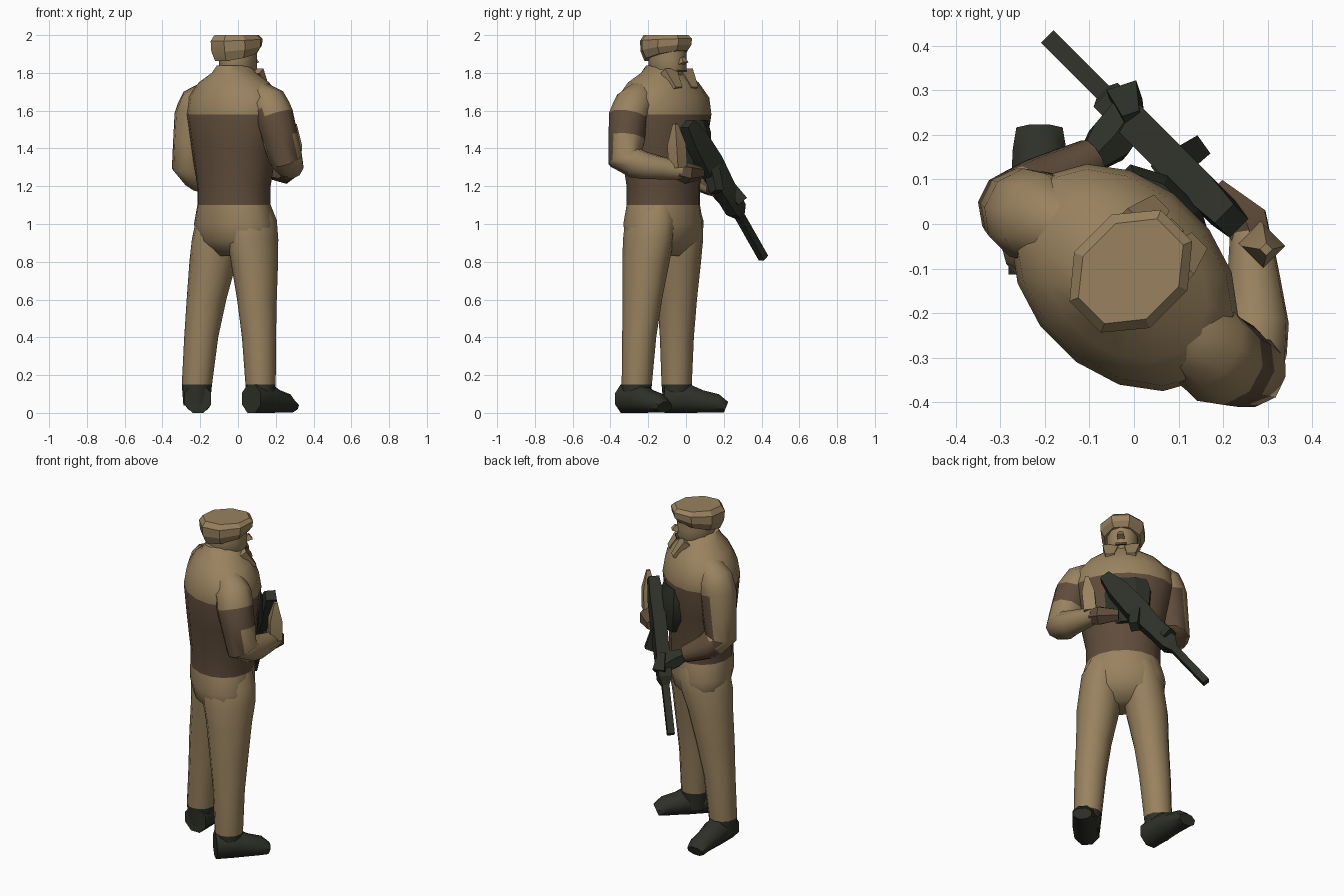
import bpy, bmesh, math
from mathutils import Vector

cube = bpy.data.objects.get("Cube")
if cube:
    bpy.data.objects.remove(cube, do_unlink=True)


def material(name, red, green, blue):
    m = bpy.data.materials.new(name)
    m.use_nodes = True
    color = (red, green, blue, 1)
    m.diffuse_color = color
    m.node_tree.nodes["Principled BSDF"].inputs["Base Color"].default_value = color
    return m


TAN = material("tan cloth", .32, .225, .115)
BROWN = material("brown cloth", .115, .073, .043)
DARK = material("dark gunmetal", .027, .03, .021)

UP = Vector((0, 0, 1))
SIDE = Vector((1, -1, 0)).normalized()     # the figure's own right
FRONT = Vector((1, 1, 0)).normalized()     # the direction it looks


def at(side, front, height):
    """A point given along the figure's own directions."""
    return SIDE * side + FRONT * front + UP * height


def ring(center, u, v, sides):
    # few-sided rings keep their full width across the flats
    scale = 1 / math.cos(math.pi / sides) if sides < 10 else 1
    turns = [math.tau * (i + .5) / sides for i in range(sides)]
    return [center + scale * (u * math.cos(t) + v * math.sin(t)) for t in turns]


def skin(name, rings, mats, rule=None, angle=50):
    """Join rings of points into a closed object, smooth up to an angle."""
    bm = bmesh.new()
    loops = [[bm.verts.new(p) for p in points] for points in rings]
    sides = len(loops[0])
    for low, high in zip(loops, loops[1:]):
        for i in range(sides):
            j = (i + 1) % sides
            bm.faces.new((low[i], low[j], high[j], high[i]))
    bm.faces.new(loops[0][::-1])
    bm.faces.new(loops[-1])
    bmesh.ops.recalc_face_normals(bm, faces=bm.faces)
    if rule:
        for face in bm.faces:
            face.material_index = int(rule(face.calc_center_median(), face.normal))
    mesh = bpy.data.meshes.new(name)
    bm.to_mesh(mesh)
    bm.free()
    for m in mats:
        mesh.materials.append(m)
    ob = bpy.data.objects.new(name, mesh)
    bpy.context.collection.objects.link(ob)
    bpy.ops.object.select_all(action="DESELECT")
    ob.select_set(True)
    bpy.context.view_layer.objects.active = ob
    bpy.ops.object.shade_smooth_by_angle(angle=math.radians(angle))


def loft(name, center, rows, mats, sides=12, tilt=0, **options):
    """Ovals on an upright axis; each row is height, half width, half depth."""
    skin(name, [ring(at(*center, z), SIDE * w, FRONT * d + UP * tilt * (rows[-1][0] - z), sides)
                for z, w, d in rows], mats, sides and options.pop("rule", None), **options)


def tube(name, points, sizes, mats, sides=4, ref=UP, angle=25, rule=None):
    """Sections square to a path; each size is half width, half height."""
    rings = []
    for i, (point, (w, h)) in enumerate(zip(points, sizes)):
        ahead, behind = points[min(i + 1, len(points) - 1)], points[max(i - 1, 0)]
        along = (ahead - behind).normalized()
        across = along.cross(ref).normalized()
        rings.append(ring(point, across * w, across.cross(along) * h, sides))
    skin(name, rings, mats, rule, angle)


# Jacket: brown band below tan shoulders, running up into the neck
SPINE = (.07, -.1)
loft("jacket", SPINE, [
    (1.1, .21, .18), (1.2, .21, .18), (1.4, .25, .2), (1.58, .29, .215), (1.67, .28, .2),
    (1.75, .21, .16), (1.8, .12, .12), (1.84, .08, .1)],
    [TAN, BROWN], sides=16, rule=lambda c, n: c.z < 1.58)

# Dark gear on the chest behind the rifle
loft("chest_gear", (.03, .06), [
    (1.27, .07, .05), (1.36, .12, .07), (1.48, .13, .07), (1.55, .11, .05)],
    [DARK], sides=8, angle=25)

# Trousers: hips, then two legs swinging in from ankle to hip
loft("hips", SPINE, [(.83, .15, .08), (.91, .23, .16), (1, .24, .18), (1.1, .21, .18)],
     [TAN], sides=16)
LEG = [(.04, .07, .07), (.15, .08, .08), (.4, .09, .09), (.6, .1, .11), (.8, .12, .13),
       (.92, .12, .15), (1.02, .12, .15), (1.1, .09, .13)]
BOOT = [(0, .075), (.4, .075), (.6, .06), (.85, .05), (1, .03)]


def leg_and_boot(label, ankle, hip, heel, toe):
    rings = []
    for z, w, d in LEG:
        swing = max(0, z - .1) ** 1.5
        center = Vector(ankle).lerp(Vector(hip), swing)
        rings.append(ring(at(*center, z), SIDE * w, FRONT * d, 12))
    skin(label + "_leg", rings, [TAN, DARK], lambda c, n: c.z < .15)
    sole = [Vector(heel).lerp(Vector(toe), s) for s, high in BOOT]
    tube(label + "_boot", [at(*p, high) for p, (s, high) in zip(sole, BOOT)],
         [(.04 + high * .4, high) for s, high in BOOT], [DARK], sides=8, angle=50)


leg_and_boot("right", (.27, -.1), (.17, -.08), (.28, -.18), (.28, .12))
leg_and_boot("left", (-.12, -.19), (-.02, -.08), (-.07, -.23), (-.3, 0))

# Head and soft cap with a raised front
loft("head", (.07, -.07), [(1.74, .07, .07), (1.79, .07, .1), (1.82, .09, .11),
                           (1.87, .09, .11), (1.93, .09, .11)], [TAN], sides=10)
loft("cap", (.07, -.08), [(1.89, .1, .12), (1.93, .12, .14), (1.975, .12, .145),
                          (2, .1, .125)], [TAN], sides=8, tilt=.25, angle=20)
tube("nose", [at(.07, .04, 1.88), at(.07, .05, 1.85)], [(.01, .01), (.02, .02)], [TAN])
tube("mouth", [at(.04, .04, 1.81), at(.1, .04, 1.81)], [(.006, .006)] * 2, [BROWN])

# Pointed lapels lying on the chest
for label, side in (("right", .13), ("left", .01)):
    tube(label + "_lapel", [at(side, 0, 1.81), at(side, .07, 1.72)],
         [(.045, .02), (.025, .01)], [TAN])


def arm(name, points, rule):
    """Shoulder to wrist, with a section halfway along each stretch."""
    radii = (.07, .105, .105, .09, .073, .047)
    path, sizes = [], []
    for i in range(len(points) * 2 - 1):
        a, b = i // 2, (i + 1) // 2
        path.append((at(*points[a]) + at(*points[b])) / 2)
        sizes.append([(radii[a] + radii[b]) / 2] * 2)
    tube(name, path, sizes, [TAN, BROWN], sides=10, ref=SIDE, angle=50, rule=rule)


# Arms: camouflaged across the upper sleeves, brown left forearm
arm("right_arm", [(.19, -.1, 1.71), (.31, -.08, 1.63), (.35, -.08, 1.57),
                  (.41, -.05, 1.34), (.35, .04, 1.31), (.2, .17, 1.28)],
    lambda c, n: 1.25 < c.z < 1.58 and (c.z > 1.45 or n.y < -.6))
arm("left_arm", [(-.06, -.1, 1.71), (-.16, -.14, 1.63), (-.18, -.15, 1.57),
                 (-.21, -.16, 1.3), (-.2, -.08, 1.24), (-.17, .04, 1.19)],
    lambda c, n: c.z < 1.58 and (n.dot(FRONT) > .5 if c.z > 1.3 else c.y > .09))
tube("right_hand", [at(.22, .16, 1.28), at(.18, .18, 1.27), at(.07, .18, 1.27)],
     [(.04, .04), (.05, .05), (.03, .03)], [BROWN], sides=6)
tube("left_glove", [at(-.17, .03, 1.19), at(-.17, .09, 1.17), at(-.18, .16, 1.14)],
     [(.03, .03), (.05, .05), (.045, .045)], [DARK], sides=6)
tube("sleeve_flap", [at(.23, .17, 1.3), at(.24, .17, 1.42), at(.25, .17, 1.53)],
     [(.035, .035), (.035, .035), (.01, .01)], [TAN], ref=SIDE)

# Rifle carried straight across the chest, muzzle down
STOCK, MUZZLE = at(.15, .16, 1.53), at(-.42, .16, .82)
RIFLE = [(0, .03), (.12, .055), (.3, .065), (.5, .05), (.64, .045), (.69, .02), (1, .02)]
tube("rifle", [STOCK.lerp(MUZZLE, s) for s, high in RIFLE],
     [(min(high, .038), high) for s, high in RIFLE], [DARK])
tube("rifle_magazine", [at(-.03, .15, 1.32), at(-.02, .21, 1.17)],
     [(.03, .04), (.025, .03)], [DARK])
tube("rifle_sight", [at(-.16, .16, 1.2), at(-.22, .19, 1.12)],
     [(.02, .03), (.035, .03)], [DARK])
